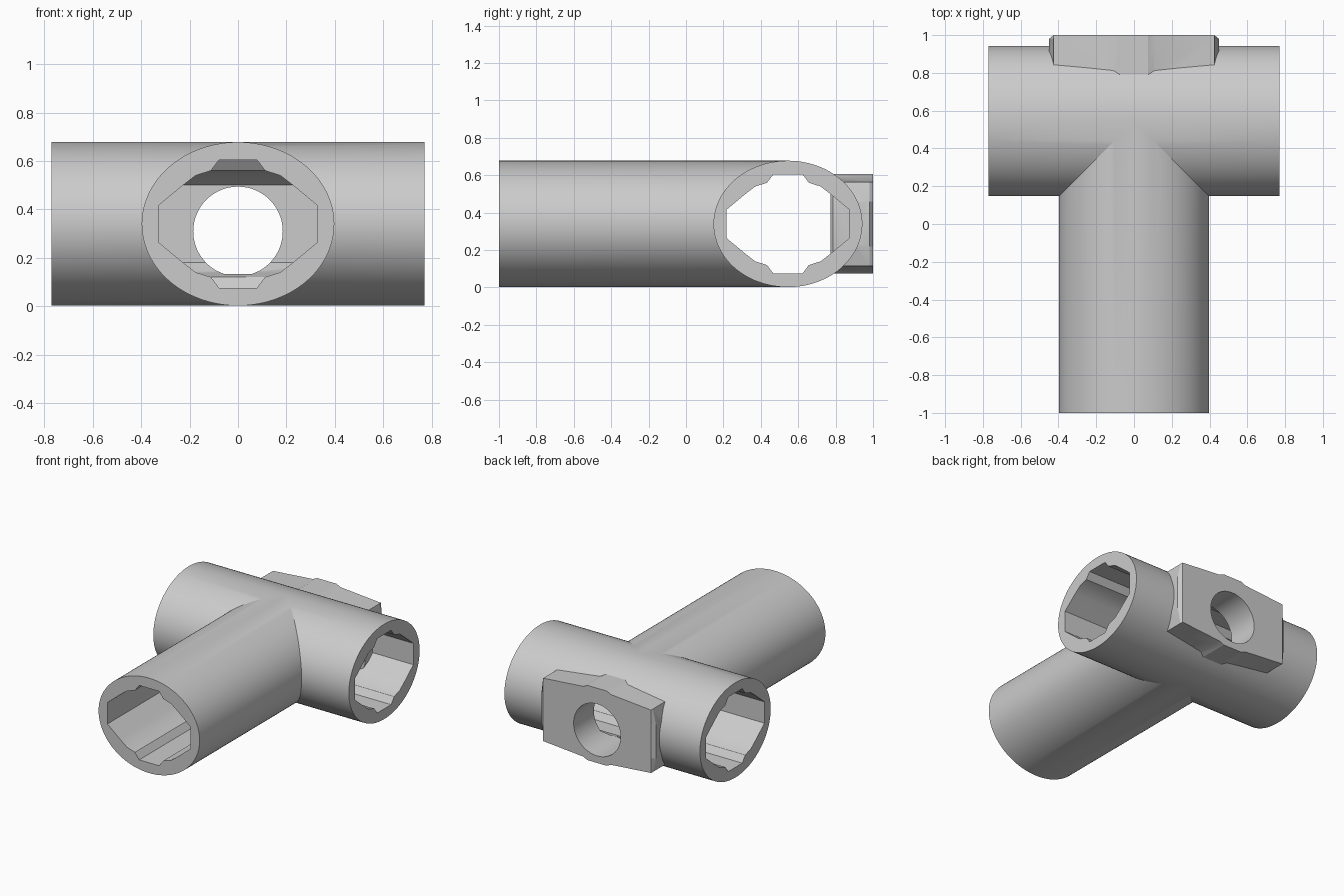
import bpy, bmesh, math

if "Cube" in bpy.data.objects:
    bpy.data.objects.remove(bpy.data.objects["Cube"])

CY, CZ = 0.545, 0.34        # tee junction centre
RU, RZ = 0.398, 0.338       # outer tube radii

# Outer ellipse and notched bore profile (u across the tube, w up)
outer = [(RU * math.cos(2 * math.pi * i / 96), RZ * math.sin(2 * math.pi * i / 96)) for i in range(96)]
quarter = [(0.328, 0.076), (0.227, 0.16), (0.175, 0.2), (0.112, 0.22), (0.078, 0.265)]


def four_way(q):
    """Mirror a quarter profile to a full loop with points on the w axis."""
    half = q + [(0, q[-1][1])] + [(-u, w) for u, w in reversed(q)]
    return half + [(u, -w) for u, w in half[::-1]]


def finish(name, bm):
    bmesh.ops.remove_doubles(bm, verts=bm.verts[:], dist=1e-4)
    bmesh.ops.recalc_face_normals(bm, faces=bm.faces[:])
    me = bpy.data.meshes.new(name)
    bm.to_mesh(me)
    bm.free()
    ob = bpy.data.objects.new(name, me)
    bpy.context.collection.objects.link(ob)
    return ob


def arm(bm, end, mitre):
    """Open tube arm with ring-shaped end; mitred at the junction."""
    rim = []
    for loop in (outer, four_way(quarter)):
        a = [bm.verts.new(end(u, w)) for u, w in loop]
        b = [bm.verts.new(mitre(u, w)) for u, w in loop]
        for i in range(len(a)):
            j = (i + 1) % len(a)
            f = bm.faces.new((a[i], a[j], b[j], b[i]))
            rim.append(bm.edges.get((a[i], a[j])))
    bmesh.ops.triangle_fill(bm, edges=rim, use_beauty=True)


# Tee body: stem towards the front, two side arms
bm = bmesh.new()
arm(bm, lambda u, w: (u, -1, CZ + w), lambda u, w: (u, CY - abs(u), CZ + w))
for s in (-1, 1):
    arm(bm, lambda u, w: (s * 0.77, CY + u, CZ + w),
        lambda u, w: (s * max(0, -u), CY + u, CZ + w))
body = finish("tee_body", bm)

# Back plate: bumped outline, chamfered on both faces
outline = four_way([(0.45, 0.12), (0.425, 0.224), (0.11, 0.25), (0.075, 0.266)])
bm = bmesh.new()
rings = []
for y, limit in ((0.772, 0.425), (0.785, 0.45), (0.98, 0.45), (1.0, 0.425)):
    rings.append([bm.verts.new((max(-limit, min(limit, u)), y, CZ + w)) for u, w in outline])
for r, t in zip(rings, rings[1:]):
    for i in range(len(r)):
        j = (i + 1) % len(r)
        bm.faces.new((r[i], r[j], t[j], t[i]))
bm.faces.new(rings[0])
bm.faces.new(rings[-1])
plate = finish("back_plate", bm)

# Round hole through the plate
bpy.ops.mesh.primitive_cylinder_add(vertices=64, radius=0.185, depth=0.5,
                                    location=(0, 0.95, 0.309), rotation=(math.pi / 2, 0, 0))
hole = bpy.context.object
hole.name = "hole_cutter"

bpy.context.view_layer.objects.active = body
for ob, op in ((plate, 'UNION'), (hole, 'DIFFERENCE')):
    m = body.modifiers.new(op, 'BOOLEAN')
    m.object, m.operation, m.solver = ob, op, 'EXACT'
    bpy.ops.object.modifier_apply(modifier=m.name)
    bpy.data.objects.remove(ob)

bpy.ops.object.select_all(action='DESELECT')
body.select_set(True)
bpy.ops.object.shade_smooth_by_angle(angle=math.radians(20))
